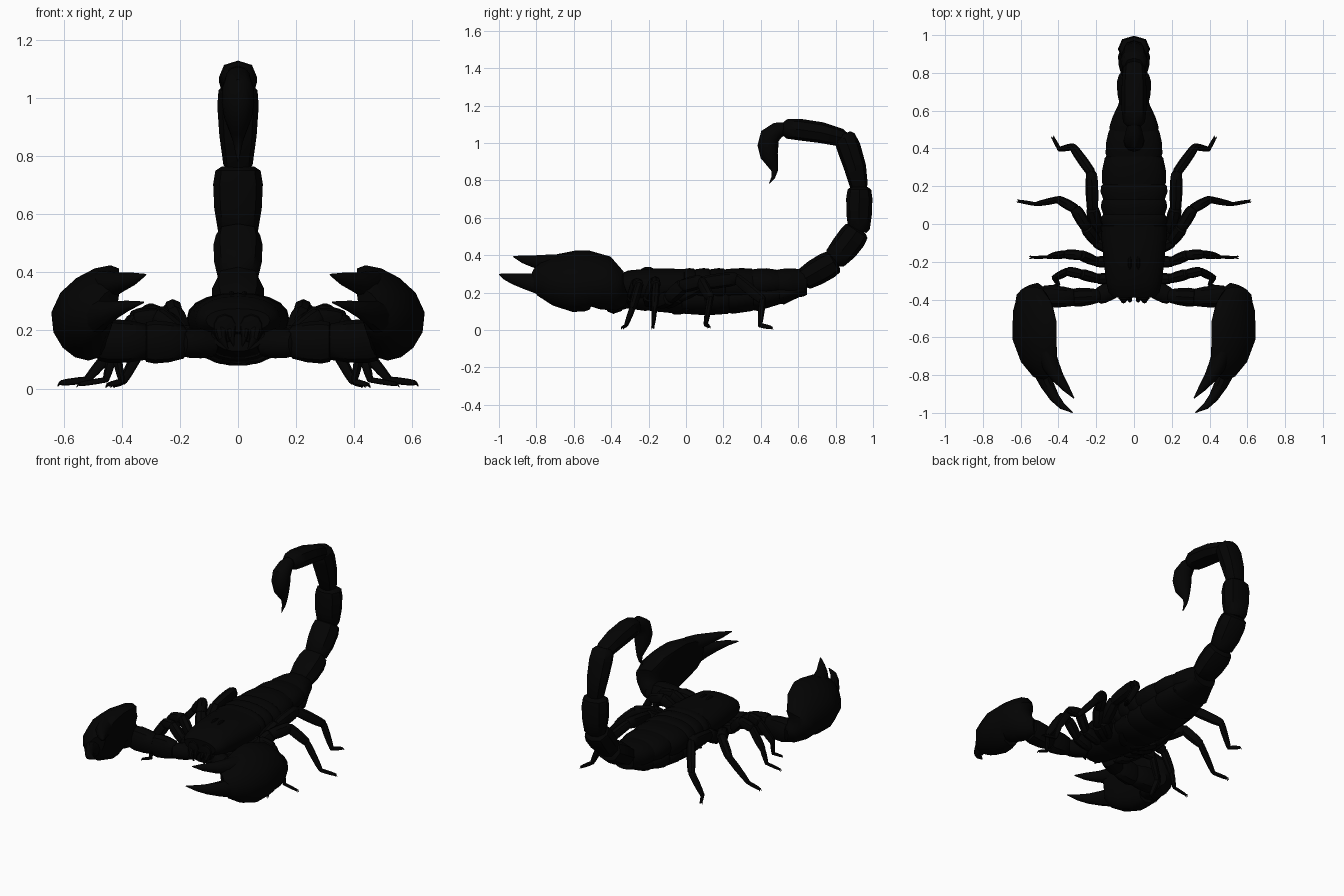
import bpy, bmesh, math
from mathutils import Vector

shell = bpy.data.materials.new("black_shell")
shell.diffuse_color = (0.001, 0.001, 0.001, 1)


def tube(bm, pts, rads, side=(1, 0, 0), n=12, power=1.0):
    """Loft elliptical rings along pts; each radius is a number or (side, other)."""
    pts = [Vector(p) for p in pts]
    rings = []
    for i, p in enumerate(pts):
        t = (pts[min(i + 1, len(pts) - 1)] - pts[max(i - 1, 0)]).normalized()
        u = Vector(side)
        u = (u - t * u.dot(t)).normalized()
        v = t.cross(u)
        a, b = rads[i] if isinstance(rads[i], tuple) else (rads[i], rads[i])
        ring = []
        for k in range(n):
            c, s = math.cos(2 * math.pi * k / n), math.sin(2 * math.pi * k / n)
            c = math.copysign(abs(c) ** power, c)
            s = math.copysign(abs(s) ** power, s)
            ring.append(bm.verts.new(p + u * a * c + v * b * s))
        rings.append(ring)
    for r, q in zip(rings, rings[1:]):
        for k in range(n):
            bm.faces.new((r[k], r[(k + 1) % n], q[(k + 1) % n], q[k]))
    bm.faces.new(rings[0][::-1])
    bm.faces.new(rings[-1])


def segment(bm, p, q, r0, r1, side=(0, 0, 1), n=10, power=0.9, bulge=(0, 0, 0)):
    """Swollen joint from p to q with pinched ends, arched by bulge."""
    p, q = Vector(p), Vector(q)
    r0 = r0 if isinstance(r0, tuple) else (r0, r0)
    r1 = r1 if isinstance(r1, tuple) else (r1, r1)
    pts, rads = [], []
    for f, s in ((0, .6), (.08, .85), (.4, 1), (.75, 1.03), (.94, .93), (1, .65)):
        pts.append(p.lerp(q, f) + Vector(bulge) * 4 * f * (1 - f))
        rads.append(tuple((a + (b - a) * f) * s for a, b in zip(r0, r1)))
    tube(bm, pts, rads, side, n, power)


def finish(name, bm, mirror=False, angle=40):
    bmesh.ops.recalc_face_normals(bm, faces=bm.faces)
    me = bpy.data.meshes.new(name)
    bm.to_mesh(me)
    bm.free()
    ob = bpy.data.objects.new(name, me)
    bpy.context.collection.objects.link(ob)
    me.materials.append(shell)
    if mirror:
        ob.modifiers.new("Mirror", 'MIRROR')
    bpy.ops.object.select_all(action='DESELECT')
    ob.select_set(True)
    bpy.context.view_layer.objects.active = ob
    bpy.ops.object.shade_smooth_by_angle(angle=math.radians(angle))
    return ob


# carapace
bm = bmesh.new()
tube(bm, [(0, -.39, .235), (0, -.36, .235), (0, -.31, .235), (0, -.2, .235), (0, -.08, .235), (0, -.01, .235), (0, .0, .235)],
     [(.11, .04), (.135, .06), (.147, .083), (.16, .093), (.172, .093), (.174, .09), (.16, .075)], n=20, power=.9)
finish("carapace", bm)

# eye bumps
bm = bmesh.new()
tube(bm, [(.022, -.24, .322), (.022, -.22, .326), (.022, -.19, .326), (.022, -.17, .322)], [.004, .01, .01, .004], n=8)
finish("eyes", bm, True)

# back plates, each overlapping the next
edges = [-.02, .05, .13, .21, .36, .50, .64]
widths = [.168, .17, .172, .172, .175, .155, .135, .085]
bm = bmesh.new()
for i in range(6):
    y0, y1 = edges[i], edges[i + 1]
    w0, w1 = widths[i + 1], widths[i + 2]
    h = .092 if i < 4 else .08
    h1 = .09 if i < 4 else .07
    z = .238 if i < 4 else .25
    tube(bm, [(0, y0 - .03, z), (0, y0 + .012, z), (0, (y0 + y1) / 2, z), (0, y1 - .012, z), (0, y1 + .006, z)],
         [(w0 * .88, h * .85), (w0 * .97, h * .96), ((w0 + w1) / 2 * 1.02, h), (w1, h1 * 1.02), (w1 * .92, h1 * .9)],
         n=20, power=.9)
finish("back_plates", bm)

# belly plates
bm = bmesh.new()
belly = [(-.36, .10, .12), (-.2, .12, .10), (-.02, .14, .085), (.11, .15, .078), (.23, .15, .085),
         (.36, .145, .10), (.5, .125, .135), (.63, .08, .185)]
for (y0, w0, b0), (y1, w1, b1) in zip(belly, belly[1:]):
    t = .25
    c0, c1 = (t + b0) / 2, (t + b1) / 2
    h0, h1 = (t - b0) / 2, (t - b1) / 2
    tube(bm, [(0, y0 - .02, c0), (0, y0 + .015, c0), (0, y1 - .01, c1), (0, y1 + .006, c1)],
         [(w0 * .9, h0 * .88), (w0, h0), (w1, h1), (w1 * .92, h1 * .9)], n=18, power=.95)
finish("belly_plates", bm)

# tail joints with a back ridge: start, end (y, z), radii (x half width, thickness), arch (y, z)
bm = bmesh.new()
tail = [((.62, .265), (.80, .37), (.09, .072), (.086, .07), (0, 0)),
        ((.785, .37), (.92, .54), (.082, .075), (.082, .074), (.005, -.003)),
        ((.925, .52), (.927, .765), (.08, .068), (.084, .068), (0, 0)),
        ((.928, .745), (.84, 1.045), (.058, .056), (.073, .064), (.012, .004)),
        ((.855, 1.02), (.52, 1.075), (.068, .056), (.062, .056), (0, .014))]
for (y0, z0), (y1, z1), r0, r1, (by, bz) in tail:
    segment(bm, (0, y0, z0), (0, y1, z1), r0, r1, (1, 0, 0), 8, .88, (0, by, bz))
finish("tail_joints", bm)

# stinger
bm = bmesh.new()
tube(bm, [(0, .54, 1.08), (0, .49, 1.068), (0, .448, 1.035), (0, .438, .985), (0, .445, .93), (0, .464, .885),
          (0, .474, .85), (0, .466, .815), (0, .445, .782)],
     [.03, .044, .054, .056, .047, .03, .017, .01, .002])
finish("stinger", bm)

# jaws
bm = bmesh.new()
segment(bm, (.05, -.30, .215), (.045, -.40, .205), (.06, .045), (.05, .04))
tube(bm, [(.06, -.385, .20), (.055, -.405, .17), (.035, -.40, .135)], [.022, .016, .003], (1, 0, 0), 8)
tube(bm, [(.025, -.39, .20), (.022, -.405, .175), (.015, -.40, .145)], [.015, .011, .002], (1, 0, 0), 8)
finish("jaws", bm, True)

# claw arms
bm = bmesh.new()
segment(bm, (.08, -.33, .155), (.20, -.39, .155), .055, .045)
segment(bm, (.175, -.38, .16), (.325, -.39, .16), (.066, .042), (.074, .054))
segment(bm, (.30, -.39, .16), (.49, -.38, .165), (.072, .054), (.074, .062))
finish("claw_arms", bm, True)

# claw hands, cupped so the inner face is hollow and the top leans inward
bm = bmesh.new()
tube(bm, [(.49, -.335, .165), (.51, -.36, .17), (.53, -.40, .19), (.54, -.425, .22), (.545, -.46, .25), (.545, -.53, .262),
          (.545, -.6, .26), (.52, -.7, .268), (.483, -.77, .275), (.458, -.80, .28)],
     [(.035, .045), (.06, .07), (.08, .1), (.09, .13), (.095, .153), (.1, .163), (.1, .164), (.088, .138), (.066, .1),
      (.045, .06)], n=16, power=.9)
for v in bm.verts:
    d = (v.co.z - .235) / .17
    v.co.x -= (.085 if d > 0 else .045) * d * d
finish("claw_hands", bm, True)

# claw fingers
bm = bmesh.new()
tube(bm, [(.465, -.68, .352), (.44, -.75, .358), (.405, -.81, .366), (.36, -.87, .378), (.318, -.922, .392)],
     [(.05, .055), (.046, .046), (.034, .034), (.02, .022), .003], n=10)
tube(bm, [(.51, -.68, .23), (.49, -.77, .245), (.46, -.85, .258), (.42, -.92, .272), (.38, -.965, .285), (.325, -.998, .297)],
     [(.06, .085), (.05, .062), (.036, .045), (.026, .03), (.018, .018), .003], n=10)
finish("claw_fingers", bm, True)

# walking legs, front to back: joint points from hip to toe
legs = [
    [(.10, -.29, .15), (.19, -.29, .18), (.28, -.265, .25), (.35, -.25, .24), (.42, -.285, .12), (.40, -.32, .025), (.44, -.335, .015)],
    [(.10, -.2, .15), (.20, -.2, .18), (.28, -.165, .26), (.36, -.16, .24), (.43, -.168, .12), (.455, -.175, .03), (.54, -.177, .016)],
    [(.10, -.14, .15), (.2, -.09, .17), (.25, -.02, .235), (.31, .08, .26), (.40, .13, .17), (.52, .105, .03), (.605, .12, .02)],
    [(.10, -.10, .15), (.19, -.04, .18), (.22, .08, .25), (.225, .27, .275), (.325, .41, .16), (.395, .395, .025), (.425, .45, .014)],
]
radii = [.045, .042, .042, .036, .026, .014, .01]
for name, pts in zip(("first", "second", "third", "rear"), legs):
    bm = bmesh.new()
    for i in range(6):
        thin = 1 if name in ("third", "rear") else .8
        p, q = Vector(pts[i]), Vector(pts[i + 1])
        d = (q - p).normalized() * .008
        segment(bm, p - d, q + d, (radii[i] * thin, radii[i] * thin * .85),
                (radii[i + 1] * thin, radii[i + 1] * thin * .85), n=8)
    # toe hooks
    toe = Vector(pts[-1])
    d = toe - Vector(pts[-2])
    d.z = 0
    d.normalize()
    s = Vector((-d.y, d.x, 0))
    for k in (-1, 1):
        tube(bm, [toe, toe + d * .008 + s * k * .006, toe + d * .016 + s * k * .006 - Vector((0, 0, .012))],
             [.006, .004, .001], n=6, side=(0, 0, 1))
    finish(name + "_legs", bm, True)

# comb organs under the belly
bm = bmesh.new()
tube(bm, [(.02, -.06, .09), (.06, -.03, .092), (.11, .01, .11)], [(.02, .008), (.022, .008), (.01, .006)], (0, 1, 0), 8)
finish("belly_combs", bm, True)
